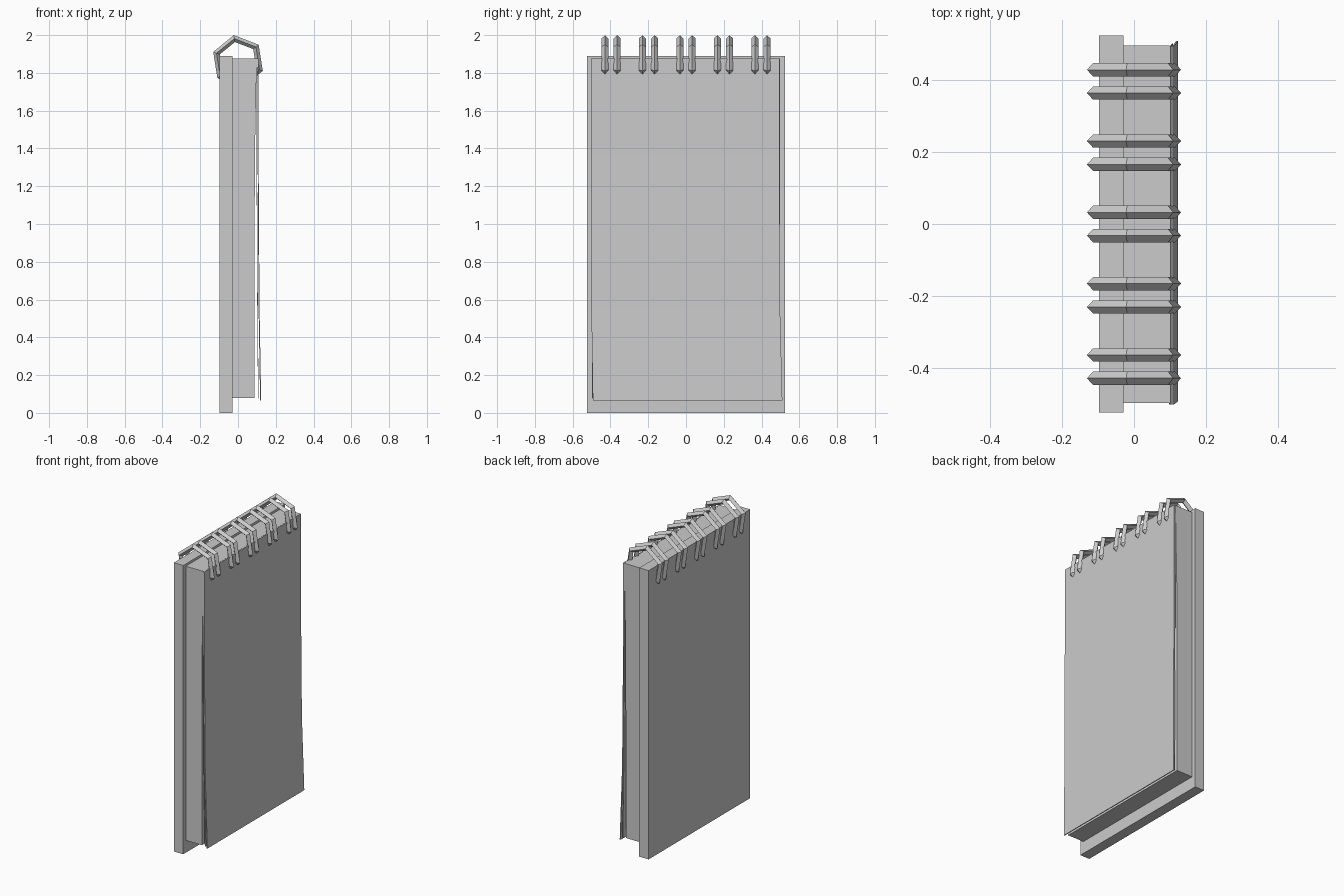
import bpy, bmesh, math
from mathutils import Vector

cube = bpy.data.objects.get("Cube")
if cube:
    bpy.data.objects.remove(cube, do_unlink=True)

grey = bpy.data.materials.new("plain grey")
grey.use_nodes = True
COLOUR = (0.6, 0.6, 0.6, 1)
grey.diffuse_color = COLOUR
grey.node_tree.nodes["Principled BSDF"].inputs["Base Color"].default_value = COLOUR


def finish(name, bm):
    bmesh.ops.recalc_face_normals(bm, faces=bm.faces)
    mesh = bpy.data.meshes.new(name)
    bm.to_mesh(mesh)
    bm.free()
    mesh.materials.append(grey)
    ob = bpy.data.objects.new(name, mesh)
    bpy.context.collection.objects.link(ob)
    return ob


def loft(name, rings, closed=False):
    """Skin a row of equal-sized cross-sections, capped or joined end to end."""
    bm = bmesh.new()
    rows = [[bm.verts.new(p) for p in ring] for ring in rings]
    pairs = list(zip(rows, rows[1:]))
    if closed:
        pairs.append((rows[-1], rows[0]))
    else:
        bm.faces.new(rows[0])
        bm.faces.new(rows[-1])
    for a, b in pairs:
        for i in range(len(a)):
            j = (i + 1) % len(a)
            bm.faces.new((a[i], a[j], b[j], b[i]))
    return finish(name, bm)


def slab(name, levels):
    """Upright slab; each level is z, x0, x1, y0, y1."""
    return loft(name, [[(x0, y0, z), (x1, y0, z), (x1, y1, z), (x0, y1, z)]
                       for z, x0, x1, y0, y1 in levels])


# Back board and the paper block in front of it
slab("back_board", [(0, -0.097, -0.029, -0.525, 0.525),
                    (1.89, -0.097, -0.029, -0.525, 0.525)])
slab("paper_block", [(0.08, -0.029, 0.087, -0.498, 0.497),
                     (1.35, -0.029, 0.089, -0.498, 0.497),
                     (1.875, -0.029, 0.099, -0.498, 0.497)])

# Loose sheets that lift away and slide sideways towards the bottom
slab("loose_page", [(0.075, 0.106, 0.109, -0.495, 0.503),
                    (0.55, 0.102, 0.105, -0.500, 0.497),
                    (1.35, 0.098, 0.101, -0.503, 0.495),
                    (1.875, 0.099, 0.102, -0.503, 0.495)])
slab("front_sheet", [(0.065, 0.117, 0.123, -0.493, 0.510),
                     (0.55, 0.109, 0.114, -0.501, 0.498),
                     (1.35, 0.104, 0.109, -0.503, 0.495),
                     (1.875, 0.103, 0.109, -0.503, 0.495)])

# Five pairs of six-sided binding rings with a diamond section
CENTRE_Z, RADIUS, WIRE = 1.861, 0.122, 0.0185
for pair in range(5):
    for side in (-1, 1):
        y = (pair - 2) * 0.1985 + side * 0.0325
        rings = []
        for k in range(6):
            a = math.radians(99 + 60 * k)
            out = Vector((math.cos(a), 0, math.sin(a)))
            mid = Vector((0, y, CENTRE_Z)) + out * RADIUS
            rings.append([mid + out * WIRE * math.cos(t) + Vector((0, WIRE * math.sin(t), 0))
                          for t in (i * math.pi / 2 for i in range(4))])
        loft(f"binding_ring_{pair * 2 + (side + 1) // 2 + 1}", rings, closed=True)
